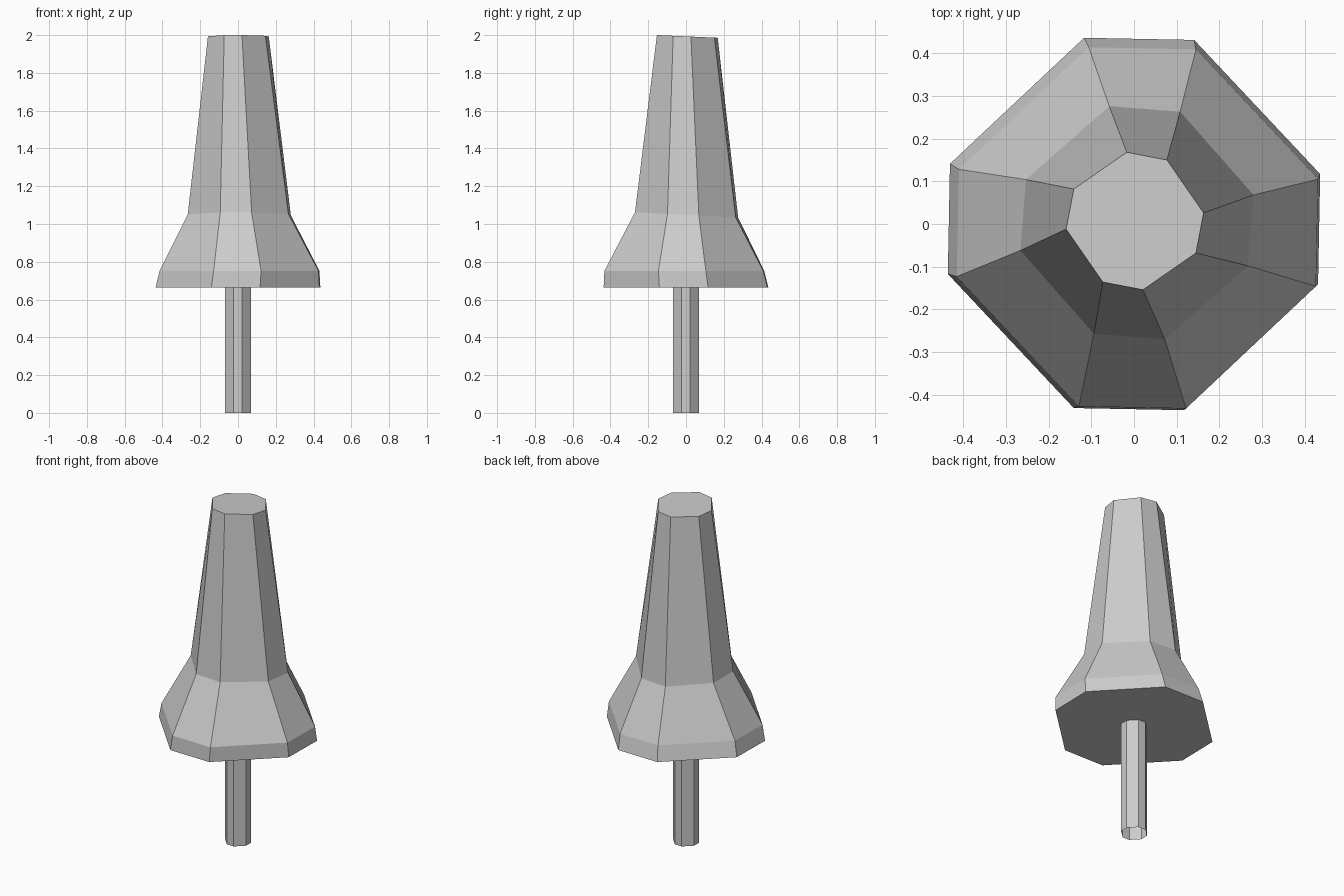
import bpy, bmesh

if "Cube" in bpy.data.objects:
    bpy.data.objects.remove(bpy.data.objects["Cube"])


def ring(bm, a, b, cx, cy, z, tilt=0.0):
    """Irregular octagon: two corners repeated by quarter turns."""
    verts = []
    for _ in range(4):
        for x, y in (b, a):
            verts.append(bm.verts.new((x + cx, y + cy, z + tilt * y)))
        a, b = (-a[1], a[0]), (-b[1], b[0])
    return verts


def loft(name, sections, caps):
    bm = bmesh.new()
    rings = [ring(bm, *s) for s in sections]
    for lo, hi in zip(rings, rings[1:]):
        for i in range(8):
            j = (i + 1) % 8
            bm.faces.new((lo[i], lo[j], hi[j], hi[i]))
    if caps:
        bm.faces.new(rings[0][::-1])
        bm.faces.new(rings[-1])
    mesh = bpy.data.meshes.new(name)
    bm.to_mesh(mesh)
    bm.free()
    obj = bpy.data.objects.new(name, mesh)
    bpy.context.collection.objects.link(obj)
    return obj


# Flared, slightly twisted and leaning body
loft("flared_body", [
    ((0.436, 0.117), (0.431, -0.141), 0.0, 0.0, 0.665),
    ((0.423, 0.114), (0.418, -0.137), 0.008, -0.009, 0.752),
    ((0.273, 0.065), (0.260, -0.101), 0.007, 0.003, 1.048, -0.05),
    ((0.161, 0.019), (0.143, -0.075), 0.002, 0.007, 1.993, -0.045),
], caps=True)

# Open tubular stem under the body
loft("stem", [
    ((0.070, 0.021), (0.069, -0.025), 0.0, 0.0, 0.0),
    ((0.070, 0.021), (0.069, -0.025), 0.0, 0.0, 0.667),
], caps=False)
